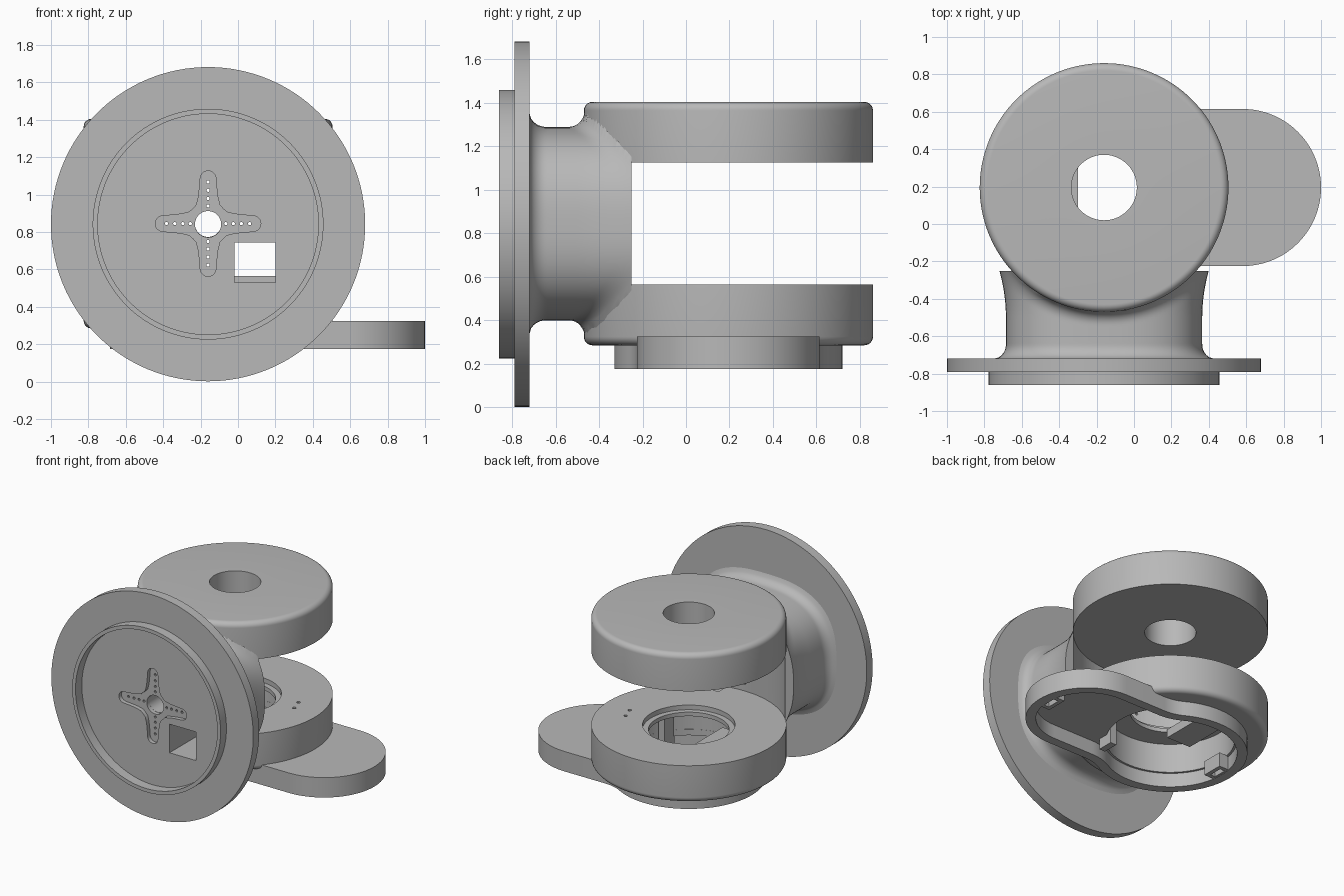
import bpy, bmesh
from math import sin, cos, pi, hypot, sqrt, radians, copysign

cube = bpy.data.objects.get("Cube")
if cube:
    bpy.data.objects.remove(cube, do_unlink=True)

grey = bpy.data.materials.new("plain grey")
grey.use_nodes = True
grey.diffuse_color = (0.48, 0.48, 0.48, 1)
grey.node_tree.nodes["Principled BSDF"].inputs["Base Color"].default_value = grey.diffuse_color

AX, AY, AZ = -0.16, 0.195, 0.845   # pivot axis x and y, flange centre height
R = 0.665                          # pivot disc radius


def finish(name, bm, loc=(0, 0, 0)):
    bmesh.ops.recalc_face_normals(bm, faces=bm.faces)
    mesh = bpy.data.meshes.new(name)
    bm.to_mesh(mesh)
    bm.free()
    mesh.materials.append(grey)
    ob = bpy.data.objects.new(name, mesh)
    ob.location = loc
    bpy.context.collection.objects.link(ob)
    return ob


def skin(name, rings, loc=(0, 0, 0), closed=False):
    """Join matching rings of points; cap the ends or close the loop."""
    bm = bmesh.new()
    vs = [[bm.verts.new(p) for p in ring] for ring in rings]
    n = len(vs[0])
    for a, b in zip(vs, vs[1:] + vs[:1] if closed else vs[1:]):
        for i in range(n):
            j = (i + 1) % n
            bm.faces.new((a[i], a[j], b[j], b[i]))
    if not closed:
        bm.faces.new(vs[0])
        bm.faces.new(vs[-1])
    return finish(name, bm, loc)


def lathe(name, profile, loc, along_y=False, n=128):
    rings = []
    for r, h in profile:
        ring = [(r * cos(2 * pi * i / n), r * sin(2 * pi * i / n)) for i in range(n)]
        rings.append([(u, h, v) if along_y else (u, v, h) for u, v in ring])
    return skin(name, rings, loc, closed=True)


def prism(name, pts, h0, h1, loc, along_y=False):
    return skin(name, [[(u, h, v) if along_y else (u, v, h) for u, v in pts]
                       for h in (h0, h1)], loc)


def arc(cx, cy, r, a0, a1, n=24):
    return [(cx + r * cos(radians(a0 + (a1 - a0) * i / n)),
             cy + r * sin(radians(a0 + (a1 - a0) * i / n))) for i in range(n + 1)]


def circle(r, n=128, cx=0, cy=0):
    return arc(cx, cy, r, 0, 360, n)[:-1]


def box(name, x0, x1, y0, y1, z0, z1):
    return prism(name, [(x0, y0), (x1, y0), (x1, y1), (x0, y1)], z0, z1, (0, 0, 0))


def cut(ob, cutter):
    mod = ob.modifiers.new("cut", 'BOOLEAN')
    mod.operation, mod.solver, mod.object = 'DIFFERENCE', 'EXACT', cutter
    bpy.context.view_layer.objects.active = ob
    bpy.ops.object.modifier_apply(modifier=mod.name)


def discard(*obs):
    for ob in obs:
        bpy.data.objects.remove(ob, do_unlink=True)


pivot, face = (AX, AY, 0), (AX, 0, AZ)

# Round front flange with a raised rim
flange = lathe("front_flange", [(0.07, -0.785), (0.59, -0.785), (0.59, -0.86), (0.617, -0.86),
                                (0.617, -0.79), (0.84, -0.79), (0.84, -0.72), (0.07, -0.72)],
               (AX, 0, 0.842), along_y=True)

# Neck: superellipse loft, flared into the flange and the pivot discs
def fillet(t, r):
    t = min(max(t, 0), r)
    return r - sqrt(r * r - (r - t) ** 2)


def neck_ring(y, n=112):
    flare = fillet(y + 0.725, 0.08)
    a = 0.525 + flare + 0.035 * (max(y + 0.5, 0) / 0.25) ** 2
    b = 0.445 + flare
    ring = []
    for i in range(n):
        c, s = cos(2 * pi * (i + 0.5) / n), sin(2 * pi * (i + 0.5) / n)
        x = a * copysign(abs(c) ** 0.755, c)
        z = b * copysign(abs(s) ** 0.755, s)
        rise = fillet(hypot(x, y - AY) - R, 0.07) * abs(s)
        ring.append((x, y, z + copysign(rise, s)))
    return ring


neck = skin("neck", [neck_ring(-0.725 + 0.475 * k / 38) for k in range(39)], face)
sweep = prism("sweep_cutter", circle(R - 0.003), 0.1, 1.6, pivot)
cut(neck, sweep)
discard(sweep)

# Pivot discs
rim = arc(R - 0.04, 1.365, 0.04, 0, 90, 8)
lathe("upper_disc", [(0.175, 1.125), (R, 1.125)] + rim + [(0.175, 1.405)], pivot)
rim = arc(R - 0.04, 0.325, 0.04, -90, 0, 8)
lower = lathe("lower_disc", [(0.315, 0.565), (0.315, 0.53), (0.275, 0.53), (0.275, 0.5),
                             (0.44, 0.5), (0.44, 0.285)] + rim + [(R, 0.565)], pivot)

# Cross-shaped horn recess in the flange
half = [(0.10, 0.062), (0.14, 0.052), (0.18, 0.047)]
arm = ([(x, -y) for x, y in half] + arc(0.24, 0, 0.042, -80, 80, 12) + half[::-1] + [(0.08, 0.08)])
cross = []
for k in range(4):
    c, s = round(cos(k * pi / 2)), round(sin(k * pi / 2))
    cross += [(x * c - y * s, x * s + y * c) for x, y in arm]
horn = prism("horn_cutter", cross, -0.9, -0.755, face, along_y=True)
cut(flange, horn)

# Shaft hole, cable window and screw holes
shaft = prism("shaft_cutter", circle(0.071, 48), -0.9, -0.3, face, along_y=True)
window = box("window_cutter", -0.02, 0.2, -0.9, -0.355, 0.53, 0.745)
cut(neck, shaft)
for ob in (flange, neck, lower):
    cut(ob, window)
discard(horn, shaft, window)
for k in range(4):
    for d in (0.095, 0.135, 0.178, 0.222):
        screw = prism("screw_cutter", circle(0.009, 10, d * cos(k * pi / 2), d * sin(k * pi / 2)),
                      -0.9, -0.3, face, along_y=True)
        cut(flange, screw)
        cut(neck, screw)
        discard(screw)
for x, y in ((0.275, 0.325), (0.304, 0.235)):
    pin = prism("pin_cutter", circle(0.013, 12), 0.53, 0.6, (x, y, 0))
    cut(lower, pin)
    discard(pin)


# Foot: hollow keyhole-shaped shell under the lower disc
def keyhole(off):
    fx, fy, a = 0.403, 0.72, 60.8
    return (arc(0.74, 0, 0.42 - off, -90, 90, 48)
            + arc(fx, fy, 0.3 + off, -90, a - 180, 12)
            + arc(0, 0, 0.525 - off, a, 360 - a, 72)[1:]
            + arc(fx, -fy, 0.3 + off, 180 - a, 90, 12)[1:])


foot = prism("foot_shell", keyhole(0), 0.175, 0.325, pivot)
for cutter in (prism("foot_cavity_cutter", keyhole(0.07), 0.1, 0.28, pivot),
               prism("pocket_cutter", circle(0.439), 0.1, 0.5, pivot)):
    cut(foot, cutter)
    discard(cutter)

# Slotted catches at both ends, support bar and rib inside the foot
for name, x0, x1 in (("right_catch", -0.63, -0.53), ("left_catch", 0.85, 0.95)):
    catch = box(name, x0, x1, AY - 0.08, AY + 0.08, 0.178, 0.285)
    slot = box("slot_cutter", x0 + 0.03, x1 - 0.03, AY - 0.05, AY + 0.05, 0.1, 0.25)
    cut(catch, slot)
    discard(slot)
box("support_bar", -0.5, -0.3, AY - 0.2, AY + 0.2, 0.44, 0.505)
box("inner_rib", 0.17, 0.22, AY - 0.3, AY - 0.18, 0.2, 0.505)

# Smooth the curved walls, keep edges sharp
bpy.ops.object.select_all(action='DESELECT')
for ob in bpy.context.scene.objects:
    if ob.type == 'MESH' and ob.data.materials and ob.data.materials[0] == grey:
        ob.select_set(True)
        bpy.context.view_layer.objects.active = ob
bpy.ops.object.shade_smooth_by_angle(angle=radians(30))
